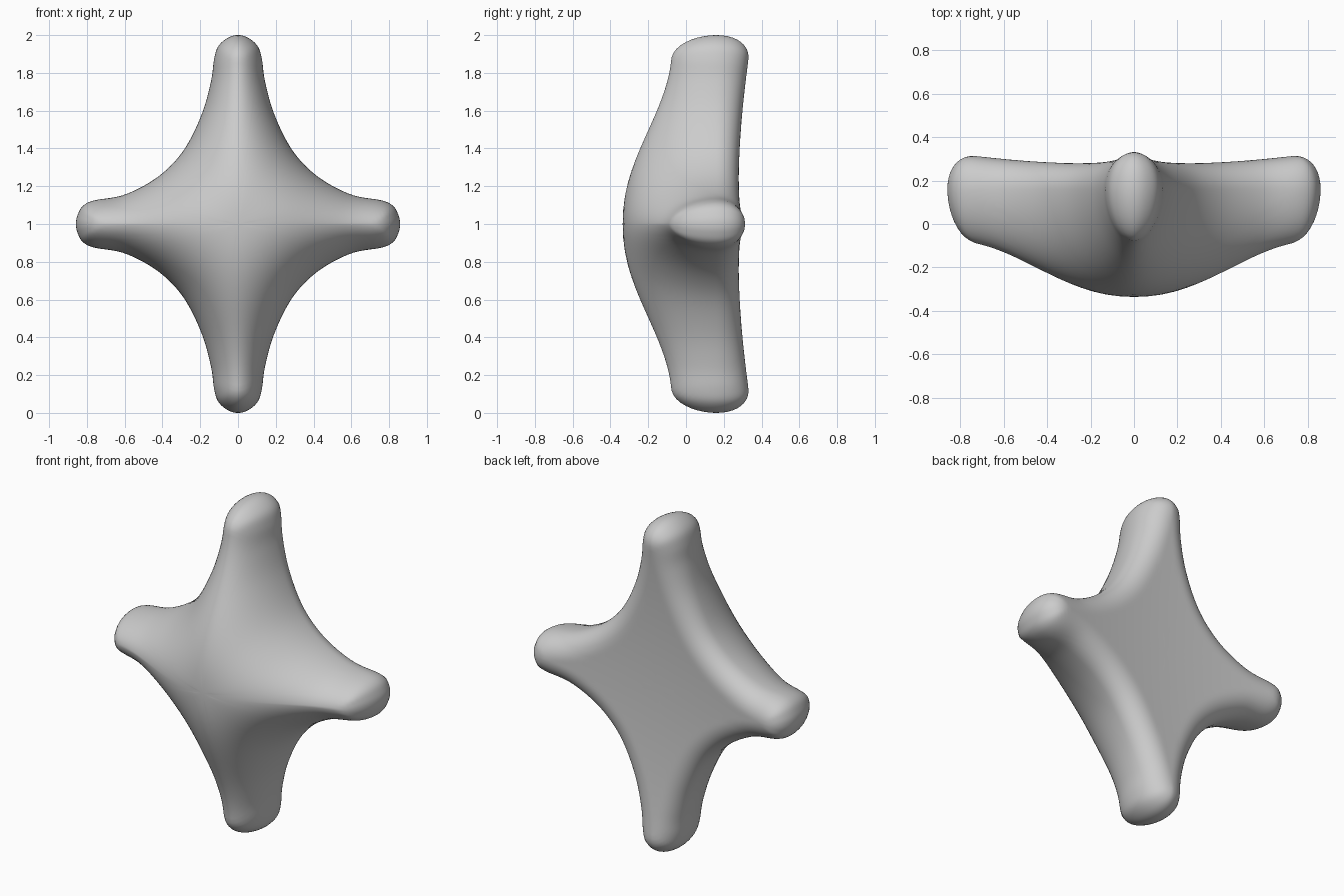
import bpy, bmesh, math
from mathutils import Vector

if "Cube" in bpy.data.objects:
    bpy.data.objects.remove(bpy.data.objects["Cube"])

# One quarter of the star outline: top tip round to the right tip (x, height from centre)
QUARTER = [(0, 1.0), (0.055, 0.985), (0.105, 0.94), (0.127, 0.87), (0.142, 0.76),
           (0.185, 0.6), (0.26, 0.435), (0.345, 0.32), (0.46, 0.225), (0.61, 0.152),
           (0.76, 0.125), (0.822, 0.095), (0.85, 0.045), (0.858, 0)]
STEPS, RINGS = 5, 26
Y_EDGE = 0.16          # depth of the outer rim


def smooth_curve(points):
    """Catmull-Rom through the points, mirrored past both ends."""
    p = [Vector(q) for q in points]
    p = [Vector((-p[1].x, p[1].y))] + p + [Vector((p[-2].x, -p[-2].y))]
    out = []
    for a, b, c, d in zip(p, p[1:], p[2:], p[3:]):
        for i in range(STEPS):
            t = i / STEPS
            out.append(0.5 * (2 * b + (c - a) * t + (2 * a - 5 * b + 4 * c - d) * t * t
                              + (3 * b - a - 3 * c + d) * t ** 3))
    return out + [p[-2]]


quarter = smooth_curve(QUARTER)


def rim_distance(x, z):
    p = Vector((abs(x), abs(z)))
    best = 9.0
    for a, b in zip(quarter, quarter[1:]):
        ab = b - a
        t = max(0, min(1, (p - a).dot(ab) / ab.length_squared))
        best = min(best, (p - a - ab * t).length)
    return best


def roll(u, power):
    """Rounded edge profile, 0 at the rim and 1 at u = 1."""
    return (1 - (1 - min(u, 1)) ** power) ** (1 / power)


def front_y(x, z):
    """Front: domed centre falling along each arm, rounded across the arm."""
    r = math.hypot(x * 1.1, z)
    fall = ((1 - math.cos(math.pi * min(r / 0.93, 1))) / 2) ** 1.1
    width = max(0.125, rim_distance(0, min(r, 0.87)))
    return Y_EDGE - (0.495 - 0.26 * fall) * roll(rim_distance(x, z) / width, 2.0 - 0.1 * fall)


def back_y(x, z):
    """Back: nearly flat, slightly dished, with a rolled edge."""
    back = 0.27 + 0.08 * (x * x + z * z)
    return Y_EDGE + (back - Y_EDGE) * roll(rim_distance(x, z) / 0.135, 2.1)


# Full closed outline from the quarter
right = quarter + [Vector((p.x, -p.y)) for p in reversed(quarter[:-1])]
outline = right + [Vector((-p.x, p.y)) for p in reversed(right[1:-1])]
n = len(outline)

# Star body: rings from the front centre, over the rim, to the back centre
bm = bmesh.new()
scales = [1 - (1 - i / RINGS) ** 2 for i in range(1, RINGS + 1)]
rings = [[bm.verts.new((p.x * s, front_y(p.x * s, p.y * s), p.y * s)) for p in outline]
         for s in scales]
rings += [[bm.verts.new((p.x * s, back_y(p.x * s, p.y * s), p.y * s)) for p in outline]
          for s in reversed(scales[:-1])]
for r0, r1 in zip(rings, rings[1:]):
    for i in range(n):
        j = (i + 1) % n
        bm.faces.new((r0[i], r0[j], r1[j], r1[i]))
for ring, y in ((rings[0], front_y(0, 0)), (rings[-1], back_y(0, 0))):
    pole = bm.verts.new((0, y, 0))
    for i in range(n):
        bm.faces.new((pole, ring[i], ring[(i + 1) % n]))
bmesh.ops.recalc_face_normals(bm, faces=bm.faces)
for f in bm.faces:
    f.smooth = True

mesh = bpy.data.meshes.new("star_body")
bm.to_mesh(mesh)
bm.free()
body = bpy.data.objects.new("star_body", mesh)
body.location.z = 1
bpy.context.collection.objects.link(body)

grey = bpy.data.materials.new("plain grey")
grey.diffuse_color = (0.6, 0.6, 0.6, 1)
grey.use_nodes = True
grey.node_tree.nodes["Principled BSDF"].inputs["Base Color"].default_value = grey.diffuse_color
mesh.materials.append(grey)
